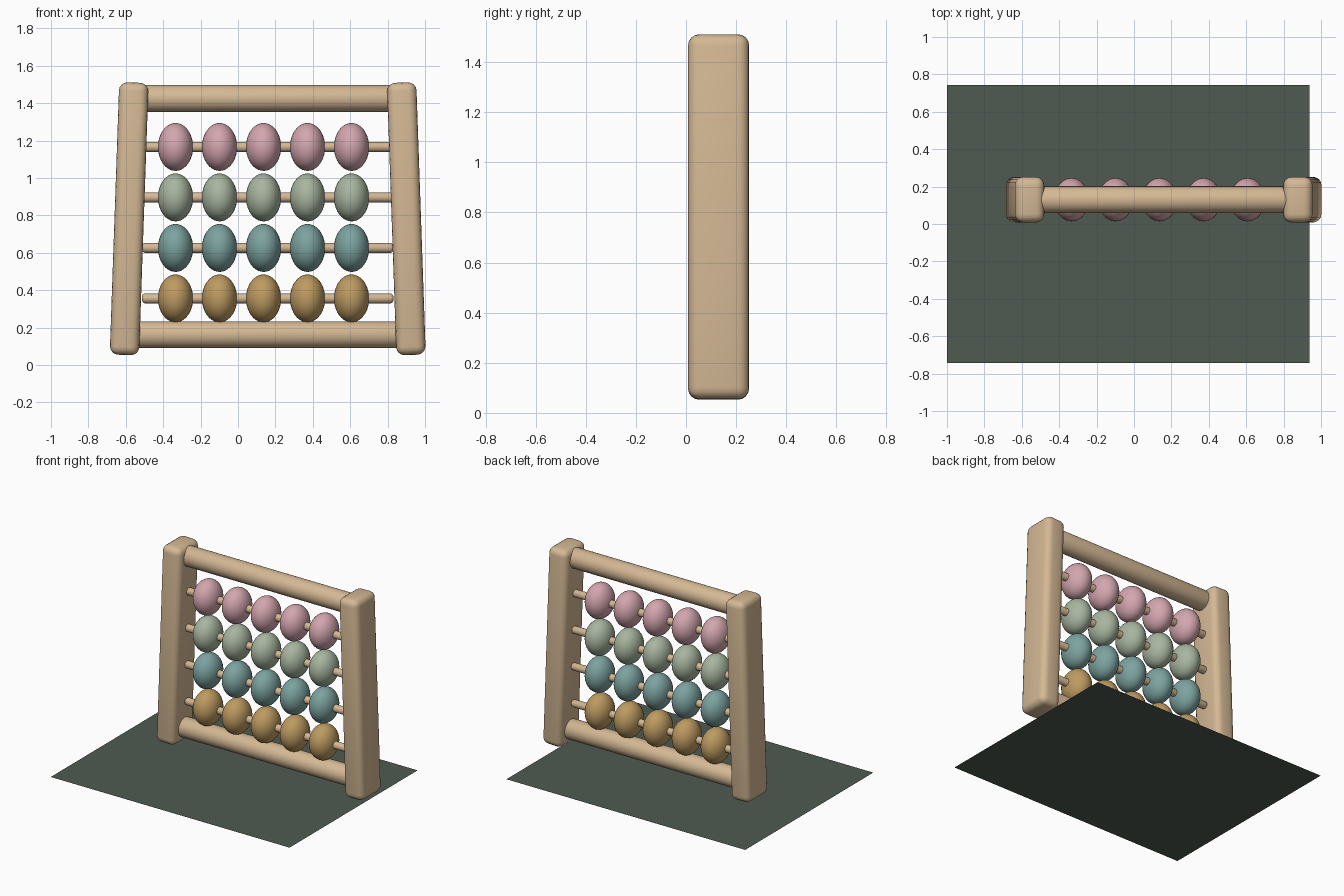
import bpy
import math

if "Cube" in bpy.data.objects:
    bpy.data.objects.remove(bpy.data.objects["Cube"])


def material(name, rgb):
    """Flat colour given as 0-255 sRGB, stored as linear."""
    lin = [((c / 255 + 0.055) / 1.055) ** 2.4 for c in rgb]
    m = bpy.data.materials.new(name)
    m.diffuse_color = (*lin, 1)
    m.use_nodes = True
    m.node_tree.nodes["Principled BSDF"].inputs["Base Color"].default_value = m.diffuse_color
    return m


WOOD = material("light_wood", (212, 184, 148))
BOARD = material("dark_green", (78, 91, 81))
BEADS = [
    ("mustard", material("mustard", (190, 155, 97))),
    ("teal", material("teal", (124, 163, 160))),
    ("sage", material("sage", (168, 182, 160))),
    ("pink", material("dusty_pink", (212, 166, 175))),
]
CX, CY = 0.159, 0.13  # centre of the frame


def finish(name, mat, bevel=0.0, segments=3):
    ob = bpy.context.object
    ob.name = name
    ob.data.materials.append(mat)
    if bevel:
        b = ob.modifiers.new("rounding", "BEVEL")
        b.width, b.segments = bevel, segments
        b.limit_method = "ANGLE"
        b.angle_limit = math.radians(40)
        bpy.ops.object.modifier_apply(modifier="rounding")
    bpy.ops.object.shade_smooth_by_angle(angle=math.radians(40))
    return ob


def rod(name, radius, length, z, bevel):
    bpy.ops.mesh.primitive_cylinder_add(
        vertices=32, radius=radius, depth=length,
        location=(CX, CY, z), rotation=(0, math.pi / 2, 0))
    finish(name, WOOD, bevel)


# Flat board under the frame
bpy.ops.mesh.primitive_plane_add(size=1, location=(-0.031, 0, 0))
bpy.context.object.scale = (1.938, 1.484, 1)
finish("base_board", BOARD)

# Side posts leaning slightly inward
for side, name in ((-1, "left_post"), (1, "right_post")):
    bpy.ops.mesh.primitive_cube_add(size=1, location=(CX + side * 0.741, CY, 0.782))
    bpy.context.object.scale = (0.157, 0.244, 1.457)
    bpy.ops.object.transform_apply(location=False, rotation=False, scale=True)
    post = finish(name, WOOD, 0.045, 4)
    post.rotation_euler.y = -side * math.radians(2)

# Thick cross bars
rod("bottom_bar", 0.072, 1.42, 0.162, 0.015)
rod("top_bar", 0.072, 1.37, 1.425, 0.015)

# Bead rows on thin rods
for row, (colour, mat) in enumerate(BEADS):
    z = 0.356 + 0.27 * row
    rod(f"rod_{row + 1}", 0.027, 1.345, z, 0.018)
    for i in range(5):
        bpy.ops.mesh.primitive_uv_sphere_add(
            segments=32, ring_count=20, radius=1,
            location=(-0.334 + 0.2353 * i, CY, z))
        bpy.context.object.scale = (0.094, 0.116, 0.128)
        finish(f"{colour}_bead_{i + 1}", mat)
